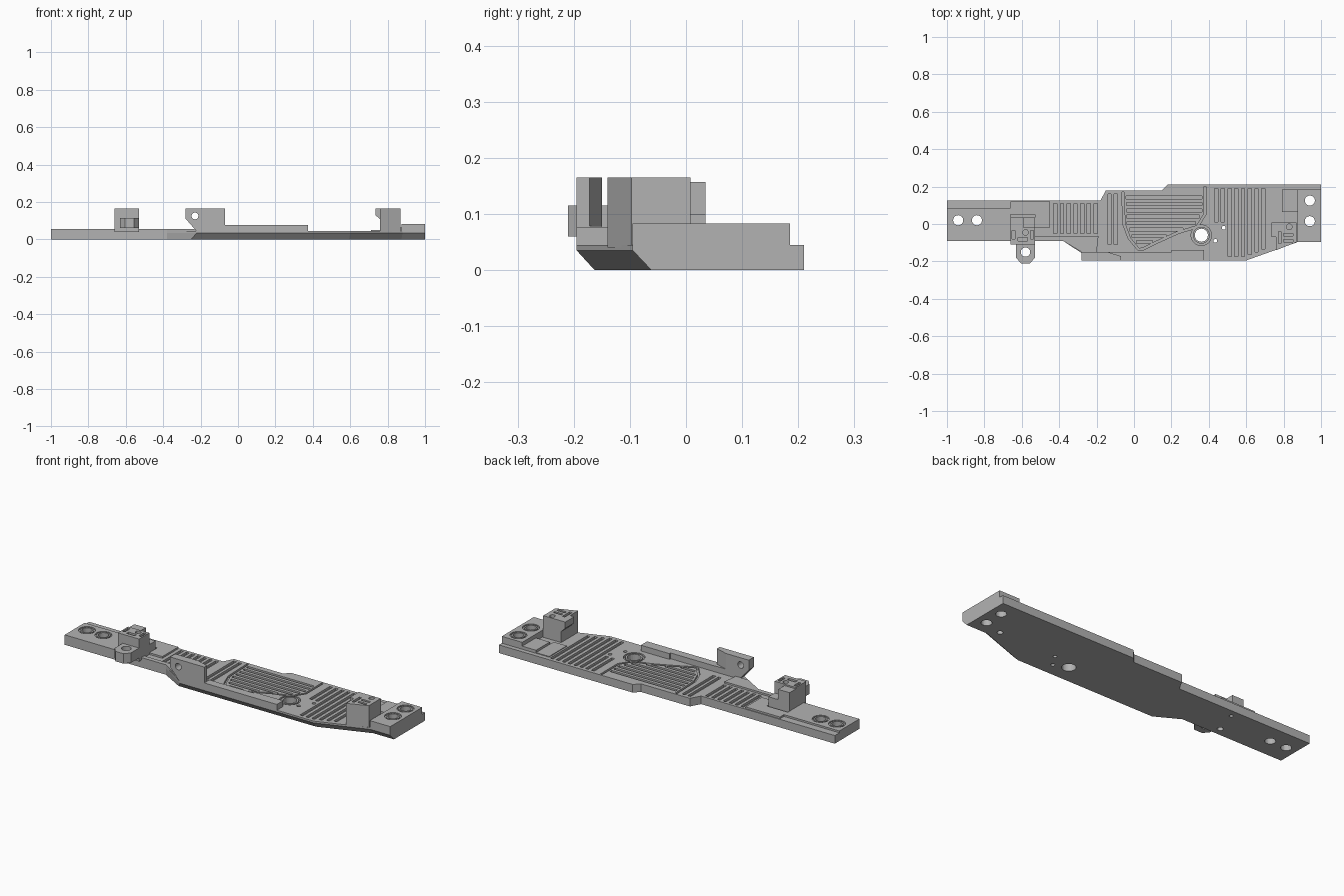
import bpy, bmesh
from math import cos, sin, pi
from mathutils import Vector

if "Cube" in bpy.data.objects:
    bpy.data.objects.remove(bpy.data.objects["Cube"])

grey = bpy.data.materials.new("plain_grey")
grey.use_nodes = True
GREY = (0.45, 0.45, 0.45, 1)
grey.diffuse_color = GREY
grey.node_tree.nodes["Principled BSDF"].inputs["Base Color"].default_value = GREY


def loft(bm, rings):
    """Closed solid through matching rings of points."""
    vs = [[bm.verts.new(p) for p in r] for r in rings]
    n = len(vs[0])
    for a, b in zip(vs, vs[1:]):
        for i in range(n):
            j = (i + 1) % n
            bm.faces.new((a[i], a[j], b[j], b[i]))
    bm.faces.new(vs[0][::-1])
    bm.faces.new(vs[-1])


def add_prism(bm, pts, z0, z1):
    loft(bm, [[(x, y, z) for x, y in pts] for z in (z0, z1)])


def rect(x0, x1, y0, y1):
    return [(x0, y0), (x1, y0), (x1, y1), (x0, y1)]


def circle(x, y, r, n=24):
    return [(x + r * cos(2 * pi * i / n), y + r * sin(2 * pi * i / n)) for i in range(n)]


def add_ring(bm, x, y, r0, r1, z0, z1, n=24):
    """Square-section ring, used as a groove cutter."""
    loops = [[bm.verts.new((*p, z)) for p in circle(x, y, r, n)]
             for r, z in ((r0, z0), (r1, z0), (r1, z1), (r0, z1))]
    for k in range(4):
        a, b = loops[k], loops[(k + 1) % 4]
        for i in range(n):
            j = (i + 1) % n
            bm.faces.new((a[i], a[j], b[j], b[i]))


def finish(bm, name):
    bmesh.ops.recalc_face_normals(bm, faces=bm.faces)
    me = bpy.data.meshes.new(name)
    bm.to_mesh(me)
    bm.free()
    me.materials.append(grey)
    ob = bpy.data.objects.new(name, me)
    bpy.context.collection.objects.link(ob)
    return ob


def prism(name, pts, z0, z1):
    bm = bmesh.new()
    add_prism(bm, pts, z0, z1)
    return finish(bm, name)


def cut(ob, bm):
    """Subtract the cutter mesh, then drop the cutter."""
    tool = finish(bm, "cutter")
    tool.hide_render = True
    mod = ob.modifiers.new("cut", "BOOLEAN")
    mod.operation, mod.solver, mod.object = "DIFFERENCE", "EXACT", tool
    bpy.context.view_layer.objects.active = ob
    bpy.ops.object.modifier_apply(modifier=mod.name)
    bpy.data.objects.remove(tool)


def lerp(table, t):
    """Piecewise linear lookup in an ascending table."""
    for (a, u), (b, v) in zip(table, table[1:]):
        if t <= b:
            return u + (v - u) * (t - a) / (b - a)
    return table[-1][1]


DECK, FLOOR = 0.045, 0.033

# Base plate, its front edges bevelled underneath
back = [(1, .21), (.18, .21), (.15, .18), (-.15, .18), (-.18, .125), (-1, .125)]
top = [(-1, -.09), (-.38, -.09), (-.22, -.195), (.6, -.195), (.88, -.095), (1, -.095)] + back
low = [(-1, -.09), (-.38, -.09), (-.25, -.163), (.594, -.163), (.874, -.062), (1, -.062)] + back
bm = bmesh.new()
loft(bm, [[(x, y, z) for x, y in r] for r, z in ((low, 0), (top, .035), (top, DECK))])
base = finish(bm, "base_plate")

# Screw and locating holes
ends = [(-.94, .02), (-.84, .02), (.94, .125), (.94, .015)]
holes = [(x, y, .027) for x, y in ends] + [
    (.36, -.06, .035), (-.58, -.045, .015), (.83, -.015, .015),
    (-.54, .085, .01), (.435, -.09, .01), (.48, -.02, .01)]


def drill(ob, picks=holes):
    bm = bmesh.new()
    for x, y, r in picks:
        add_prism(bm, circle(x, y, r), -.1, .3)
    cut(ob, bm)


drill(base)

# Deck grooves: crosswise ribs outside the curved bay, lengthwise inside it
left_rim = [(-.14, .02), (-.08, -.03), (0, -.06), (.17, -.065)]
right_rim = [(-.14, .05), (-.1, .13), (-.05, .24), (-.02, .34), (.05, .385), (.2, .385)]
bm = bmesh.new()


def groove(x0, x1, y0, y1):
    add_prism(bm, rect(x0, x1, y0, y1), FLOOR, .1)


for i in range(8):
    x = .43 + i * .036
    front = -.175 + max(0, x - .575) * .375
    start = front if x < .42 or x > .5 else .01
    groove(x, x + .018, start, .19)
for i in range(7):
    x = -.43 + i * .036
    groove(x, x + .018, -.05, .11)
for i in range(2):
    groove(-.14 + i * .034, -.122 + i * .034, -.11, .16)
for i in range(8):
    y = -.105 + i * .034
    x0 = max(lerp(left_rim, y), lerp(left_rim, y + .016)) + .022
    x1 = min(lerp(right_rim, y), lerp(right_rim, y + .016)) - .022
    if x1 - x0 > .03:
        groove(x0, x1, y, y + .016)
cut(base, bm)

# Curved groove bounding the bay, and a ring around the large hole
bm = bmesh.new()
path = [Vector((x, y)) for y, x in left_rim[::-1] + right_rim]
for side in (path,):
    offs = []
    for i, p in enumerate(side):
        t = (side[min(i + 1, len(side) - 1)] - side[max(i - 1, 0)]).normalized()
        offs.append(p + Vector((-t.y, t.x)) * .012)
    add_prism(bm, [tuple(p) for p in side + offs[::-1]], FLOOR, .1)
cut(base, bm)
bm = bmesh.new()
add_ring(bm, .36, -.06, .045, .055, FLOOR, .1)
cut(base, bm)


# Raised end pads with a ring groove round each screw hole
def end_pad(name, pts, z, centres):
    ob = prism(name, pts, .02 if z < .06 else .04, z)
    drill(ob, [(x, y, .027) for x, y in centres])
    bm = bmesh.new()
    for x, y in centres:
        add_ring(bm, x, y, .035, .043, z - .008, z + .05)
    cut(ob, bm)


end_pad("right_end_pad", rect(-1, -.66, -.09, .085), .055, ends[:2])
end_pad("left_end_pad", rect(.875, 1, -.095, .185), .083, ends[2:])
prism("left_end_step", rect(.79, .88, .065, .185), .04, .062)
prism("left_deck_step", rect(.71, .79, .03, .185), .04, .049)

# Right deck plates beside the post
prism("right_deck_front", [(-.53, -.09), (-.38, -.09), (-.28, -.15), (-.2, -.15),
                           (-.19, -.065), (-.53, -.065)], .04, .055)
prism("right_deck_plate", rect(-.53, -.45, -.02, .12), .04, .055)
prism("right_deck_step", rect(-.66, -.53, .05, .12), .04, .055)

# Front rail: a low run and a tall lug with a cross hole
prism("front_rail", [(-.22, -.195), (.375, -.195), (.375, -.14), (.2, -.14),
                     (.2, -.15), (-.22, -.15)], .035, .077)
bm = bmesh.new()
profile = [(-.28, .165), (-.28, .11), (-.215, .036), (-.07, .036), (-.07, .165)]
loft(bm, [[(x, y, z) for x, z in profile] for y in (-.195, -.15)])
lug = finish(bm, "front_lug")
bm = bmesh.new()
add_prism(bm, [(-.14, -.15), (-.07, -.172), (-.05, -.172), (-.05, -.1), (-.14, -.1)], .078, .3)
loft(bm, [[(x, y, z) for x, z in circle(-.23, .125, .018)] for y in (-.3, -.05)])
cut(lug, bm)


# Mounting posts with slotted tops
def post(name, pts, slots, hole):
    ob = prism(name, pts, .04, .165)
    bm = bmesh.new()
    for s in slots:
        add_prism(bm, rect(*s), .15, .3)
    add_prism(bm, circle(*hole, .015), .1, .3)
    cut(ob, bm)


post("right_post", rect(-.66, -.53, -.11, -.02),
     [(-.652, -.637, -.08, -.035), (-.553, -.538, -.08, -.035), (-.62, -.57, -.09, -.072)],
     (-.58, -.045))
prism("right_post_back", rect(-.66, -.59, -.021, .035), .04, .157)
prism("right_post_step", rect(-.59, -.53, -.021, .035), .04, .1)
boss = prism("right_post_boss", [(-.63, -.1), (-.63, -.18), (-.605, -.21), (-.555, -.21),
                                 (-.53, -.18), (-.53, -.1)], .06, .115)
drill(boss, [(-.58, -.15, .025)])

post("left_post", [(.76, -.14), (.87, -.097), (.87, .008), (.76, .008)],
     [(.772, .787, -.105, -.04), (.8, .85, -.065, -.052), (.8, .85, -.095, -.082)],
     (.83, -.015))
bm = bmesh.new()
hook = [(.735, .165), (.735, .13), (.761, .105), (.761, .165)]
loft(bm, [[(x, y, z) for x, z in hook] for y in (-.07, .008)])
finish(bm, "left_post_lip")
